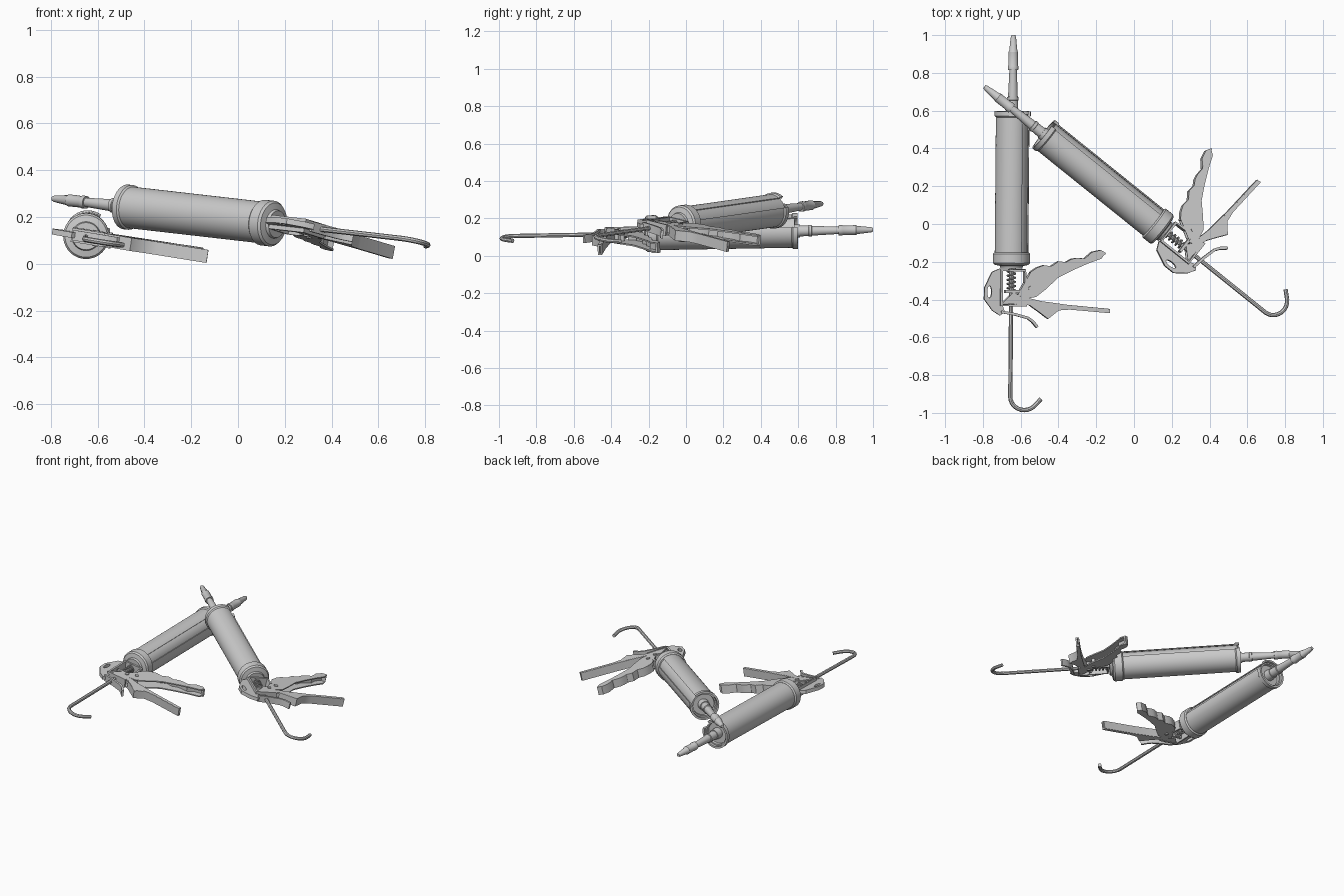
import bpy, bmesh, math
from math import cos, sin, pi, radians
from mathutils import Matrix, Vector

if "Cube" in bpy.data.objects:
    bpy.data.objects.remove(bpy.data.objects["Cube"])


def add(name, me, M, angle=35):
    me.polygons.foreach_set("use_smooth", [True] * len(me.polygons))
    me.set_sharp_from_angle(angle=radians(angle))
    ob = bpy.data.objects.new(name, me)
    bpy.context.scene.collection.objects.link(ob)
    ob.matrix_world = M
    return ob


def lathe(name, prof, M, a0=0, a1=360, n=40):
    """Spin (radius, y) points about the y axis; partial spins are closed solids."""
    bm = bmesh.new()
    full = a1 - a0 == 360
    rings = []
    for i in range(n if full else n + 1):
        a = radians(a0 + (a1 - a0) * i / n)
        rings.append([bm.verts.new((r * cos(a), y, r * sin(a))) for r, y in prof])
    m = len(prof)
    for i in range(n):
        p, q = rings[i], rings[(i + 1) % len(rings)]
        for j in range(m - 1 if full else m):
            k = (j + 1) % m
            bm.faces.new((p[j], p[k], q[k], q[j]))
    if not full:
        bm.faces.new(rings[0])
        bm.faces.new(rings[-1])
    bmesh.ops.remove_doubles(bm, verts=bm.verts, dist=1e-5)
    bmesh.ops.recalc_face_normals(bm, faces=bm.faces)
    me = bpy.data.meshes.new(name)
    bm.to_mesh(me)
    bm.free()
    return add(name, me, M)


def curve_mesh(name, splines, M, cyclic, **settings):
    cu = bpy.data.curves.new(name, 'CURVE')
    for k, v in settings.items():
        setattr(cu, k, v)
    for pts in splines:
        s = cu.splines.new('POLY')
        s.points.add(len(pts) - 1)
        for p, c in zip(s.points, pts):
            p.co = (c[0], c[1], c[2] if len(c) > 2 else 0, 1)
        s.use_cyclic_u = cyclic
    tmp = bpy.data.objects.new(name + "_path", cu)
    me = bpy.data.meshes.new_from_object(tmp)
    bpy.data.objects.remove(tmp)
    return add(name, me, M)


def plate(name, outline, M, half, z=0, holes=()):
    return curve_mesh(name, [outline, *holes], M @ Matrix.Translation((0, 0, z)), True,
                      dimensions='2D', fill_mode='BOTH', extrude=half)


def wire(name, pts, M, r):
    return curve_mesh(name, [pts], M, False, dimensions='3D', bevel_depth=r,
                      bevel_resolution=2, use_fill_caps=True)


def strip(name, path, M, half, t):
    """Bent sheet following a 2D path."""
    P = [Vector(p) for p in path]
    up, dn = [], []
    for i, p in enumerate(P):
        d = (P[min(i + 1, len(P) - 1)] - P[max(i - 1, 0)]).normalized()
        nrm = Vector((-d.y, d.x)) * t / 2
        up.append(tuple(p + nrm))
        dn.append(tuple(p - nrm))
    return plate(name, up + dn[::-1], M, half)


def oval(cx, cy, rx, ry, n=16):
    return [(cx + rx * cos(2 * pi * i / n), cy + ry * sin(2 * pi * i / n)) for i in range(n)]


TRIGGER = [(.03, -.375), (.06, -.323), (.10, -.254), (.135, -.23), (.17, -.217), (.21, -.222),
           (.25, -.196), (.29, -.20), (.32, -.183), (.345, -.178), (.39, -.18), (.43, -.145),
           (.475, -.135), (.50, -.15), (.478, -.18), (.41, -.205), (.33, -.24), (.25, -.28),
           (.18, -.345), (.13, -.385), (.07, -.395)]
HANDLE = [(.01, -.36), (.05, -.385), (.15, -.41), (.30, -.43), (.525, -.45), (.527, -.468),
          (.31, -.45), (.25, -.455), (.195, -.50), (.15, -.465), (.10, -.43), (-.05, -.42)]
HANGER = [(-.06, -.235), (-.105, -.255), (-.145, -.34), (-.145, -.40), (-.10, -.46),
          (-.06, -.485), (-.035, -.465), (-.05, -.42), (-.05, -.28)]


def gun(tag, M):
    # barrel: open cradle around a cartridge
    lathe(tag + "_cradle", [(.083, -.16), (.089, -.16), (.089, .565), (.096, .572), (.096, .597),
                            (.083, .597)], M, 62, 382)
    lathe(tag + "_cartridge", [(0, -.18), (.081, -.18), (.081, .582), (.072, .582), (.07, .565),
                               (.036, .565), (.034, .61), (0, .61)], M)
    lathe(tag + "_rear_cap", [(0, -.235), (.058, -.235), (.062, -.222), (.09, -.216), (.098, -.206),
                              (.098, -.158), (.09, -.15), (0, -.15)], M)
    # nozzle with its cover
    lathe(tag + "_nozzle", [(0, .57), (.03, .57), (.028, .655), (.031, .657), (.031, .672),
                            (.026, .674), (.019, .83), (0, .83)], M, n=24)
    lathe(tag + "_nozzle_cover", [(0, .815), (.027, .815), (.028, .835), (.025, .84), (.026, .91),
                                  (.022, .915), (.014, .99), (.01, 1.0), (0, 1.0)], M, n=24)
    # rod ending in a hook, with return spring
    hook = [(.075 - .075 * cos(radians(a)), -.915 - .07 * sin(radians(a)), 0) for a in range(0, 136, 15)]
    wire(tag + "_rod", [(0, -.2, 0)] + hook + [(.165, -.925, 0)], M, .0115)
    wire(tag + "_spring", [(.021 * cos(t * pi / 6), -.24 - .11 * t / 60, .021 * sin(t * pi / 6))
                           for t in range(61)], M, .005)
    # frame: hanger plate, cross straps and drive plate
    plate(tag + "_hanger_plate", HANGER, M, .012, holes=[oval(-.118, -.36, .012, .032)])
    strip(tag + "_frame_strap", [(.075, -.31), (.07, -.245), (-.055, -.245), (-.055, -.43),
                                 (.08, -.43)], M, .03, .014)
    plate(tag + "_drive_plate", [(-.035, -.365), (.05, -.365), (.05, -.35), (-.035, -.35)], M, .026)
    strip(tag + "_release_lever", [(-.055, -.465), (.02, -.478), (.09, -.497), (.115, -.515),
                                   (.14, -.545)], M, .022, .014)
    # trigger and fixed handle as folded channels
    for z, side in ((.024, "upper"), (-.024, "lower")):
        plate(f"{tag}_trigger_side_{side}", TRIGGER, M, .004, z)
        plate(f"{tag}_handle_side_{side}", HANDLE, M, .004, z)
    strip(tag + "_trigger_front", [(x, y - .005) for x, y in TRIGGER[2:14]], M, .027, .01)
    strip(tag + "_handle_back", [(x, y + .004) for x, y in HANDLE[5:11]], M, .027, .01)
    strip(tag + "_handle_inner", HANDLE[1:5], M, .027, .008)
    for i, (x, y) in enumerate([(.1, -.34), (.045, -.37)]):
        plate(f"{tag}_pivot_pin_{i + 1}", oval(x, y, .012, .012), M, .034)


def pose(x, y, z, yaw, pitch, roll):
    return (Matrix.Translation((x, y, z)) @ Matrix.Rotation(radians(yaw), 4, 'Z')
            @ Matrix.Rotation(radians(pitch), 4, 'X') @ Matrix.Rotation(radians(roll), 4, 'Y'))


gun("left_gun", pose(-.647, 0, .122, -.5, 1, 9))
gun("right_gun", pose(-.015, .103, .19, 51.2, 5.1, 11))
